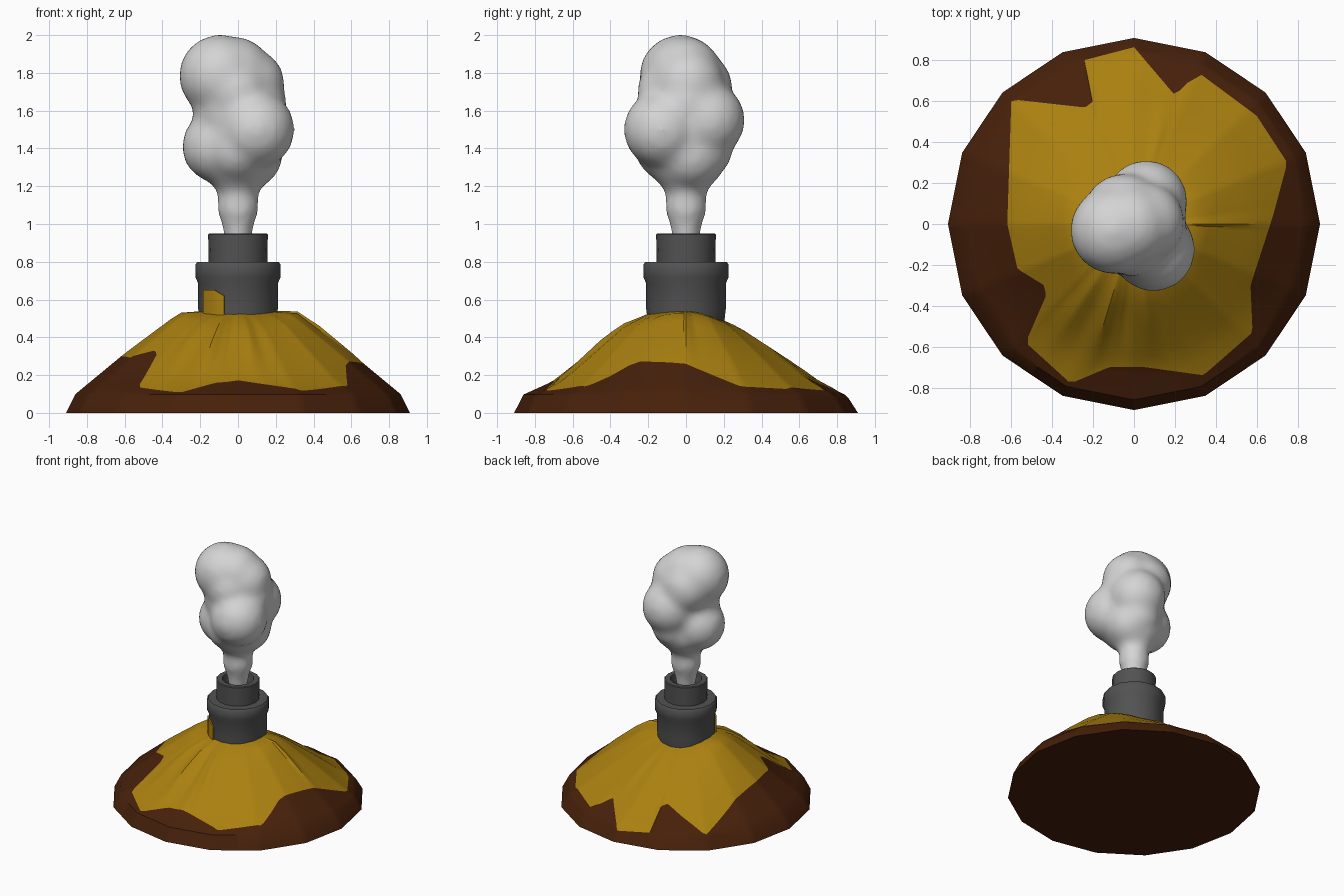
import bpy, bmesh, math
from mathutils import Vector, Matrix

if "Cube" in bpy.data.objects:
    bpy.data.objects.remove(bpy.data.objects["Cube"])

TAU = math.tau
SIDES = 16


def material(name, rgb):
    m = bpy.data.materials.new(name)
    m.diffuse_color = (*rgb, 1)
    m.use_nodes = True
    m.node_tree.nodes["Principled BSDF"].inputs["Base Color"].default_value = m.diffuse_color
    return m


BROWN = material("dark brown", (0.062, 0.0145, 0.003))
YELLOW = material("mustard yellow", (0.40, 0.215, 0.005))
GREY = material("dark grey", (0.085, 0.085, 0.085))
WHITE = material("smoke white", (0.66, 0.66, 0.66))


def finish(name, bm, *mats, angle=40):
    bmesh.ops.recalc_face_normals(bm, faces=bm.faces)
    me = bpy.data.meshes.new(name)
    bm.to_mesh(me)
    bm.free()
    for m in mats:
        me.materials.append(m)
    ob = bpy.data.objects.new(name, me)
    bpy.context.collection.objects.link(ob)
    bpy.ops.object.select_all(action='DESELECT')
    ob.select_set(True)
    bpy.context.view_layer.objects.active = ob
    bpy.ops.object.shade_smooth_by_angle(angle=math.radians(angle))
    return ob


def interp(points, v):
    if v <= points[0][0]:
        return points[0][1]
    for (a, za), (b, zb) in zip(points, points[1:]):
        if v <= b:
            return za + (zb - za) * (v - a) / (b - a)
    return points[-1][1]


def bridge(bm, a, b, mat=0):
    n = len(a)
    for i in range(n):
        f = bm.faces.new((a[i], a[(i + 1) % n], b[(i + 1) % n], b[i]))
        f.material_index = mat


def lathe(bm, profile, sides, cap_start=False, cap_end=False):
    rings = [[bm.verts.new((r * math.cos(TAU * i / sides), r * math.sin(TAU * i / sides), z))
              for i in range(sides)] for r, z in profile]
    for a, b in zip(rings, rings[1:]):
        bridge(bm, a, b)
    if cap_start:
        bm.faces.new(rings[0][::-1])
    if cap_end:
        bm.faces.new(rings[-1])


# Mound height profiles: sides, front and back
SIDE = [(0.17, 0.54), (0.31, 0.53), (0.6, 0.315), (0.86, 0.1), (0.91, 0)]
FRONT = [(0.17, 0.54), (0.35, 0.455), (0.6, 0.25), (0.71, 0.165), (0.865, 0.095), (0.91, 0)]
BACK = [(0.15, 0.51), (0.27, 0.46), (0.6, 0.245), (0.71, 0.165), (0.85, 0.095), (0.91, 0)]


def corner_scale(a):
    """Distance of the 16-gon's edge at angle a, for a corner distance of 1."""
    step = TAU / SIDES
    off = (a + step / 2) % step - step / 2
    return math.cos(step / 2) / math.cos(step / 2 - abs(off))


def mound_z(r, a):
    r = r / corner_scale(a)
    c = abs(math.cos(a)) ** 3
    return c * interp(SIDE, r) + (1 - c) * interp(BACK if math.sin(a) > 0 else FRONT, r)


# Ragged edge of the yellow crust, seen from above
OUTLINE = [(0.75, 0.3), (0.6, 0.53), (0.33, 0.73), (0.26, 0.69), (0.2, 0.63), (0, 0.865), (-0.25, 0.8),
           (-0.2, 0.6), (-0.24, 0.57), (-0.6, 0.61), (-0.62, 0), (-0.57, -0.22), (-0.44, -0.30),
           (-0.43, -0.35), (-0.53, -0.58), (-0.31, -0.78), (-0.12, -0.70), (0.05, -0.7), (0.34, -0.74),
           (0.58, -0.53), (0.57, -0.3), (0.68, 0.04)]


def outline_radius(a):
    d = Vector((math.cos(a), math.sin(a)))
    n = d.orthogonal()
    for p, q in zip(OUTLINE, OUTLINE[1:] + OUTLINE[:1]):
        p, q = Vector(p), Vector(q)
        sp, sq = p.dot(n), q.dot(n)
        if sp * sq <= 0 and sp != sq:
            hit = p + (q - p) * (sp / (sp - sq))
            if hit.dot(d) > 0:
                return hit.length
    return 0.6


# angular folds: angle, half width, height
FOLDS = [(4.12, 0.14, 0.03), (4.42, 0.1, 0.035), (4.62, 0.08, -0.02), (4.85, 0.12, 0.025),
         (0.0, 0.1, 0.02), (1.3, 0.1, 0.015)]


def fold(a, t):
    h = sum(k * max(0, 1 - abs(a - c) / w) for c, w, k in FOLDS)
    return h * max(0, 1 - abs(t - 0.55) / 0.45)


# Mound: one closed shell, yellow inside the ragged edge and brown outside it
bm = bmesh.new()
N, CRUST, SKIRT = 192, 9, 6
rings = []
for j in range(CRUST + SKIRT + 1):
    ring = []
    for i in range(N):
        a = TAU * i / N
        edge, rim = outline_radius(a), 0.91 * corner_scale(a)
        if j <= CRUST:
            r, lift = 0.14 + (edge - 0.14) * j / CRUST, fold(a, j / CRUST)
        else:
            # the last ring but one sits on the steep shoulder
            k = (j - CRUST) / (SKIRT - 1)
            shoulder = max(edge, 0.86 * corner_scale(a))
            r, lift = (edge + (shoulder - edge) * k, 0) if k <= 1 else (rim, 0)
        ring.append(bm.verts.new((r * math.cos(a), r * math.sin(a), mound_z(r, a) + lift)))
    rings.append(ring)
for j, (a, b) in enumerate(zip(rings, rings[1:])):
    bridge(bm, a, b, 1 if j < CRUST else 0)
bm.faces.new(rings[0]).material_index = 1
bm.faces.new(rings[-1])
bmesh.ops.remove_doubles(bm, verts=bm.verts, dist=0.0005)
finish("mound", bm, BROWN, YELLOW, angle=35)

# Chimney: wide lower collar and narrower hollow upper pipe
bm = bmesh.new()
lathe(bm, [(0.2, 0.46), (0.212, 0.56), (0.213, 0.69), (0.226, 0.72), (0.226, 0.785), (0.215, 0.8),
           (0.14, 0.8)], SIDES)
finish("lower_chimney", bm, GREY)
bm = bmesh.new()
lathe(bm, [(0.155, 0.79), (0.158, 0.945), (0.152, 0.95), (0.115, 0.95), (0.1, 0.86)],
      SIDES, cap_end=True)
finish("upper_chimney", bm, GREY)

# Crust patch climbing the front of the chimney
bm = bmesh.new()
for i in range(6):
    a = math.radians(212 + 38 * i / 5)
    for r in (0.21, 0.219):
        for z in (0.5, 0.65 if i < 4 else 0.62):
            bm.verts.new((r * math.cos(a), r * math.sin(a), z))
bmesh.ops.convex_hull(bm, input=bm.verts)
finish("chimney_crust_patch", bm, YELLOW)

# Smoke: lumps and neck fused into one smooth cloud
LUMPS = [(-0.095, -0.03, 1.785, 0.22), (0.055, 0.01, 1.74, 0.195), (0.095, -0.125, 1.5, 0.208),
         (0.06, 0.11, 1.55, 0.205), (-0.105, -0.01, 1.41, 0.195), (0.05, 0.02, 1.37, 0.19),
         (-0.03, -0.02, 1.6, 0.21), (-0.02, -0.01, 1.79, 0.205), (-0.01, -0.08, 1.7, 0.18),
         (-0.05, 0.05, 1.72, 0.2), (0.04, 0.08, 1.4, 0.17), (0, -0.09, 1.4, 0.18),
         (0.07, 0.0, 1.63, 0.19)]
bm = bmesh.new()
for x, y, z, r in LUMPS:
    bmesh.ops.create_icosphere(bm, subdivisions=3, radius=r, matrix=Matrix.Translation((x, y, z)))
lathe(bm, [(0.075, 0.88), (0.08, 0.97), (0.115, 1.07), (0.107, 1.17), (0.18, 1.25), (0.22, 1.33),
           (0.15, 1.42)], 12, True, True)
smoke = finish("smoke_plume", bm, WHITE, angle=180)
mod = smoke.modifiers.new("fuse", 'REMESH')
mod.mode = 'VOXEL'
mod.voxel_size = 0.025
mod.use_smooth_shade = True
mod = smoke.modifiers.new("soften", 'SMOOTH')
mod.factor = 0.5
mod.iterations = 14
